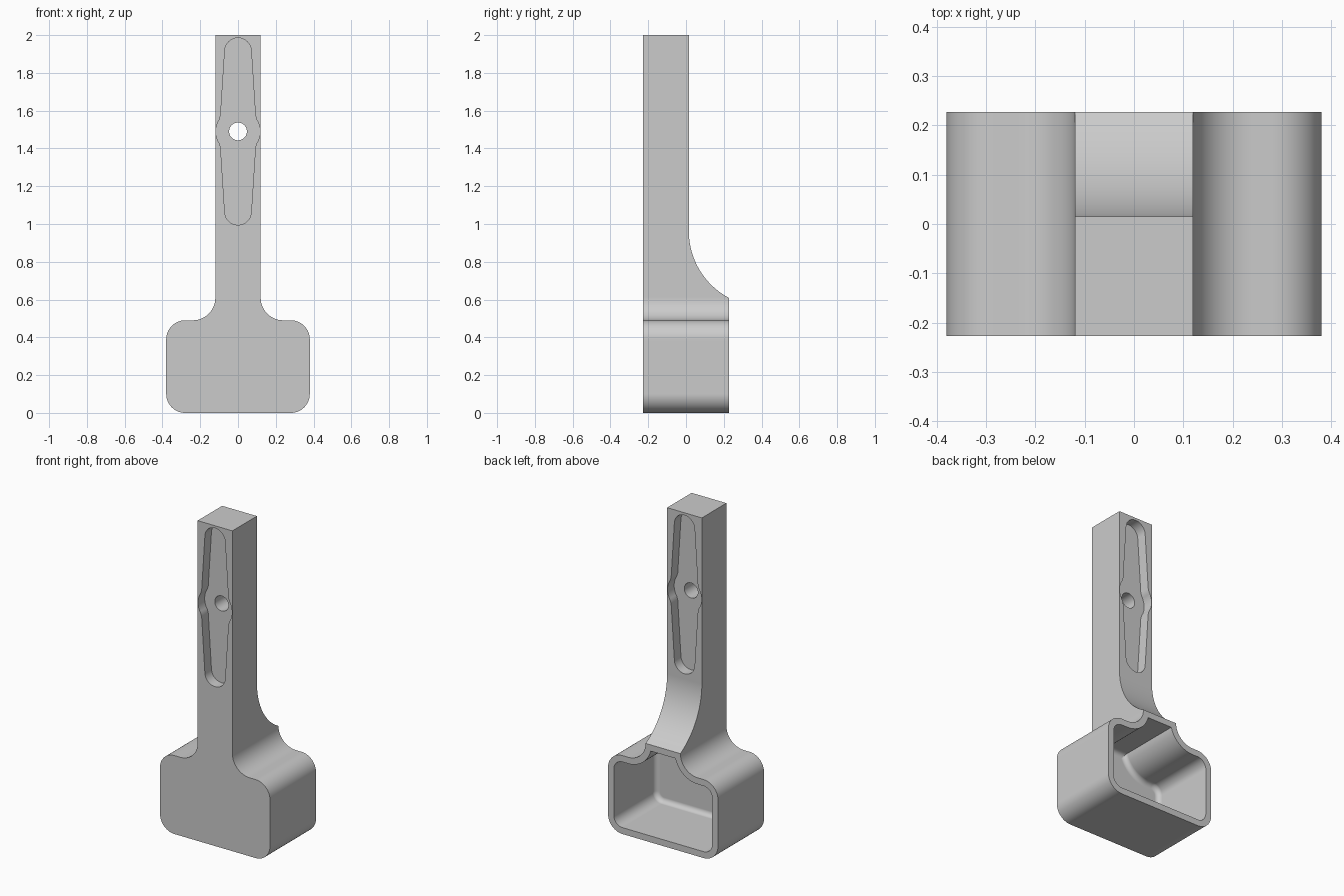
import bpy, bmesh
from math import sin, cos, radians, sqrt
from mathutils import Vector

cube = bpy.data.objects.get("Cube")
if cube:
    bpy.data.objects.remove(cube, do_unlink=True)

grey = bpy.data.materials.new("light grey")
grey.use_nodes = True
grey.diffuse_color = (0.6, 0.6, 0.6, 1)
grey.node_tree.nodes["Principled BSDF"].inputs["Base Color"].default_value = (0.6, 0.6, 0.6, 1)

DEPTH = 0.227   # half depth of the housing
BACK = 0.015    # back face of the stem
WALL = 0.04


def arc(cx, cz, r, a0, a1, n=14):
    return [(cx + r * cos(radians(a0 + (a1 - a0) * i / n)),
             cz + r * sin(radians(a0 + (a1 - a0) * i / n))) for i in range(n + 1)]


def mirrored(half):
    """Close a right-hand outline with its mirror image."""
    return half + [(-x, z) for x, z in reversed(half) if x > 1e-5]


def prism(name, outline, axis, lo, hi, bevel=0):
    """Extrude an outline along y (outline is x,z) or x (outline is y,z)."""
    bm = bmesh.new()
    place = (lambda a, b: (a, lo, b)) if axis == "y" else (lambda a, b: (lo, a, b))
    base = bm.faces.new([bm.verts.new(place(a, b)) for a, b in outline])
    rim = list(base.edges)
    step = Vector((0, hi - lo, 0)) if axis == "y" else Vector((hi - lo, 0, 0))
    out = bmesh.ops.extrude_face_region(bm, geom=[base], use_keep_orig=True)
    bmesh.ops.translate(bm, vec=step, verts=[g for g in out["geom"] if isinstance(g, bmesh.types.BMVert)])
    bmesh.ops.recalc_face_normals(bm, faces=bm.faces)
    if bevel:
        bmesh.ops.bevel(bm, geom=rim, offset=bevel, segments=6, profile=0.5, affect="EDGES")
    mesh = bpy.data.meshes.new(name)
    bm.to_mesh(mesh)
    bm.free()
    ob = bpy.data.objects.new(name, mesh)
    bpy.context.collection.objects.link(ob)
    return ob


def housing_outline(wall, neck):
    """Rounded box with filleted shoulders; wall insets it, neck ends it."""
    r = 0.1 - wall
    side = arc(0.28, 0.1, r, -90, 0) + arc(0.28, 0.39, r, 0, 90)
    return side + neck


# Body: housing and stem in one outline
shoulder = arc(0.24, 0.61, 0.12, 270, 180)
body = prism("bracket_body", mirrored(housing_outline(0, shoulder + [(0.12, 2.0)])), "y", -DEPTH, DEPTH)
body.data.materials.append(grey)

# Curved sweep behind the stem
R = 0.4
low = R - sqrt(R * R - 0.352 ** 2)
sweep = arc(BACK + R, 0.962, R, 180, 250, 30)
cutters = [prism("back_cutter", [(BACK, 2.2)] + sweep + [(0.6, sweep[-1][1]), (0.6, 2.2)], "x", -0.5, 0.5)]

# Hollow housing, open at the back
inner = arc(0.24, 0.61, 0.12 + WALL, 270, 194.5)
cutters.append(prism("cavity_cutter", mirrored(housing_outline(WALL, inner)), "y", -DEPTH + WALL, 0.4, 0.03))

# Tapered slots on both faces and the through hole
MID = 1.49
quarter = arc(0, 0, 0.117, 0, 33, 6) + [(0.092, 0.085)] + arc(0, 0.425, 0.07, 4, 90)
half = [(x, -z) for x, z in reversed(quarter)] + quarter[1:]
slot = [(x, z + MID) for x, z in mirrored(half)]
cutters.append(prism("front_slot_cutter", slot, "y", -0.4, -DEPTH + 0.065))
cutters.append(prism("back_slot_cutter", slot, "y", BACK - 0.065, 0.3))
cutters.append(prism("hole_cutter", arc(0, MID, 0.047, 0, 350, 35), "y", -0.5, 0.5))

for c in cutters:
    c.hide_render = True
    m = body.modifiers.new(c.name, "BOOLEAN")
    m.object = c
    m.solver = "EXACT"

# Bake the cuts and drop the cutters
dg = bpy.context.evaluated_depsgraph_get()
body.data = bpy.data.meshes.new_from_object(body.evaluated_get(dg))
body.data.name = "bracket_body"
body.modifiers.clear()
for c in cutters:
    bpy.data.objects.remove(c, do_unlink=True)
body.data.materials.clear()
body.data.materials.append(grey)
body.data.polygons.foreach_set("material_index", [0] * len(body.data.polygons))

# Smooth curves, crisp edges
bpy.ops.object.select_all(action="DESELECT")
body.select_set(True)
bpy.context.view_layer.objects.active = body
bpy.ops.object.shade_smooth_by_angle(angle=radians(30))
wn = body.modifiers.new("even_shading", "WEIGHTED_NORMAL")
wn.keep_sharp = True
